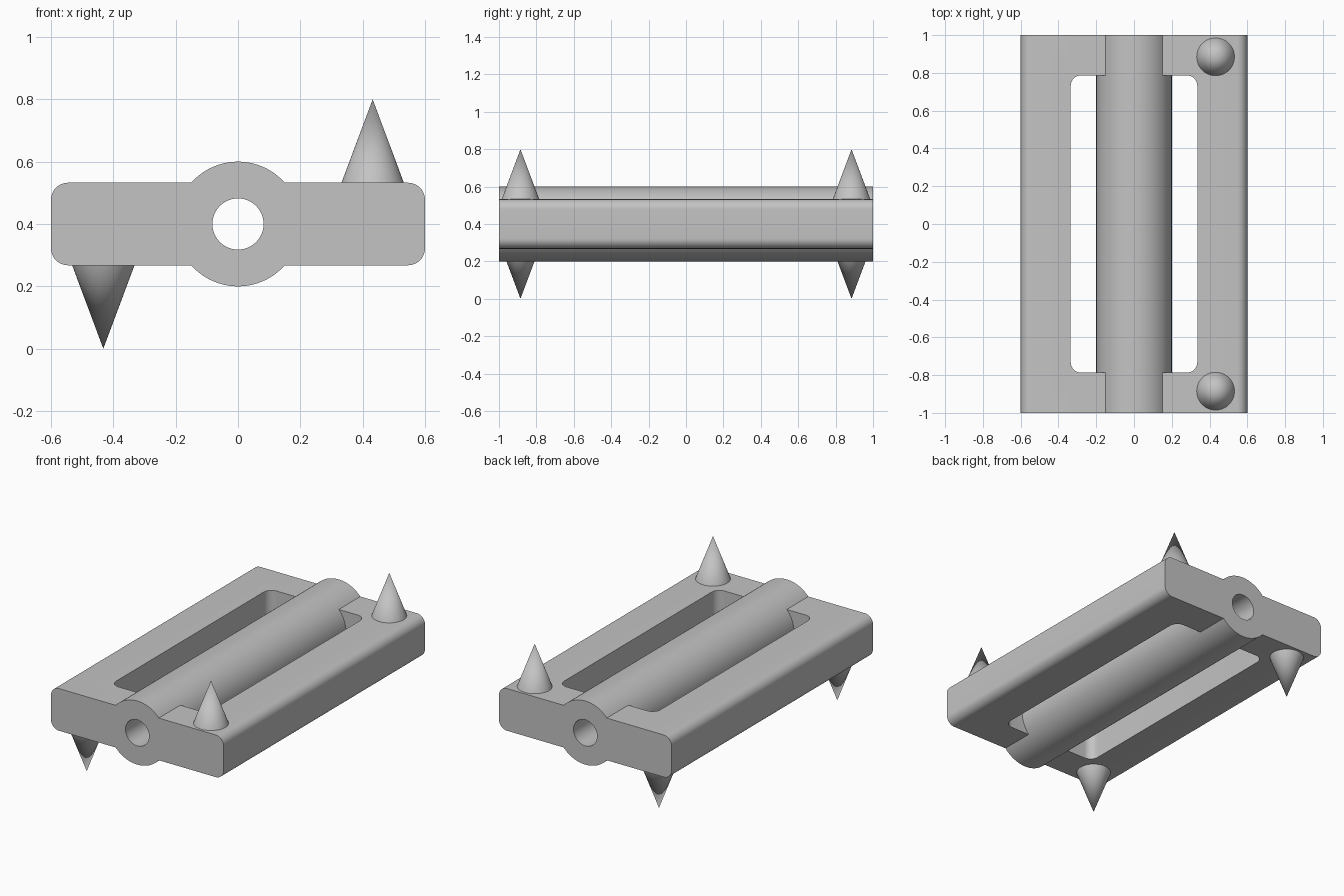
import bpy, bmesh, math
from mathutils import Matrix, Vector

if "Cube" in bpy.data.objects:
    bpy.data.objects.remove(bpy.data.objects["Cube"], do_unlink=True)

MID = 0.4          # height of the central axis
HALF = 0.1325      # half thickness of the frame
grey = bpy.data.materials.new("light_grey")
grey.use_nodes = True
grey.diffuse_color = (0.55, 0.55, 0.55, 1)
grey.node_tree.nodes["Principled BSDF"].inputs["Base Color"].default_value = grey.diffuse_color


def add_object(name, bm):
    bmesh.ops.recalc_face_normals(bm, faces=bm.faces)
    mesh = bpy.data.meshes.new(name)
    bm.to_mesh(mesh)
    bm.free()
    mesh.materials.append(grey)
    obj = bpy.data.objects.new(name, mesh)
    bpy.context.collection.objects.link(obj)
    return obj


def rounded_block(name, half_w, half_h, radius, depth, matrix, steps=10):
    """Rounded rectangle in local XY, extruded evenly along local Z."""
    bm = bmesh.new()
    ring = []
    for q, (sx, sy) in enumerate([(1, 1), (-1, 1), (-1, -1), (1, -1)]):
        for i in range(steps + 1):
            a = (q + i / steps) * math.pi / 2
            ring.append(bm.verts.new((sx * (half_w - radius) + radius * math.cos(a),
                                      sy * (half_h - radius) + radius * math.sin(a),
                                      -depth / 2)))
    face = bm.faces.new(ring)
    ext = bmesh.ops.extrude_face_region(bm, geom=[face])
    top = [v for v in ext["geom"] if isinstance(v, bmesh.types.BMVert)]
    bmesh.ops.translate(bm, verts=top, vec=Vector((0, 0, depth)))
    bm.transform(matrix)
    return add_object(name, bm)


def cylinder(name, radius, depth, sides):
    bm = bmesh.new()
    bmesh.ops.create_cone(bm, cap_ends=True, segments=sides, radius1=radius,
                          radius2=radius, depth=depth, matrix=along_y)
    return add_object(name, bm)


def boolean(target, tool, operation):
    mod = target.modifiers.new(tool.name, "BOOLEAN")
    mod.operation, mod.solver, mod.object = operation, "EXACT", tool
    bpy.context.view_layer.objects.active = target
    bpy.ops.object.modifier_apply(modifier=mod.name)
    bpy.data.objects.remove(tool, do_unlink=True)


def smooth(obj, angle):
    bpy.ops.object.select_all(action="DESELECT")
    obj.select_set(True)
    bpy.context.view_layer.objects.active = obj
    bpy.ops.object.shade_smooth_by_angle(angle=math.radians(angle))


# Frame with rounded long edges, an open window, and a bored barrel down the middle
along_y = Matrix.Translation((0, 0, MID)) @ Matrix.Rotation(math.pi / 2, 4, "X")
frame = rounded_block("frame_and_barrel", 0.6, HALF, 0.055, 2, along_y)
window = rounded_block("window_cutter", 0.335, 0.787, 0.055, 1,
                       Matrix.Translation((0, 0, MID)))
boolean(frame, window, "DIFFERENCE")
boolean(frame, cylinder("barrel", 0.2, 2, 96), "UNION")
boolean(frame, cylinder("bore_cutter", 0.082, 3, 64), "DIFFERENCE")
smooth(frame, 20)

# Spikes: a pair pointing up on the left, a pair pointing down on the right
for side, label in ((1, "upper"), (-1, "lower")):
    for y, end in ((-0.885, "front"), (0.885, "back")):
        bm = bmesh.new()
        length = MID - HALF
        bmesh.ops.create_cone(bm, cap_ends=False, segments=64, radius1=0.1,
                              radius2=0, depth=length)
        bmesh.ops.remove_doubles(bm, verts=bm.verts, dist=0.0001)
        flip = Matrix.Rotation(0 if side > 0 else math.pi, 4, "X")
        bm.transform(Matrix.Translation((side * 0.432, y, MID + side * (HALF + length / 2))) @ flip)
        smooth(add_object(f"{label}_{end}_spike", bm), 30)
